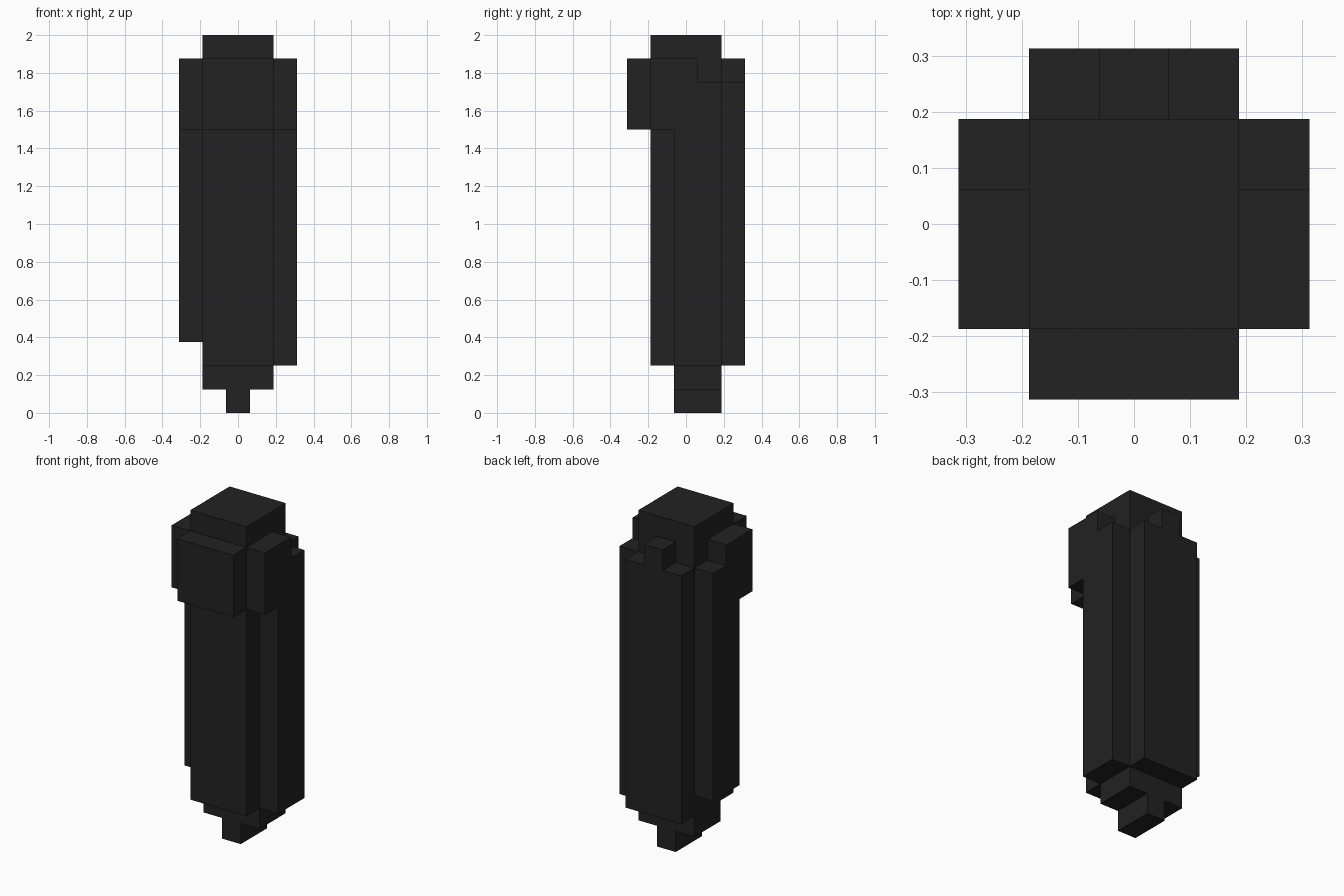
import bpy, bmesh
from mathutils import Vector

cube = bpy.data.objects.get("Cube")
if cube:
    bpy.data.objects.remove(cube, do_unlink=True)

U = 0.125  # size of one block

charcoal = bpy.data.materials.new("charcoal")
charcoal.use_nodes = True
color = (0.016, 0.016, 0.016, 1.0)
charcoal.diffuse_color = color
charcoal.node_tree.nodes["Principled BSDF"].inputs["Base Color"].default_value = color


def extrude_profile(name, axis, profile, start, end):
    """Extrude a profile given in block units along x (y, z points) or y (x, z points)."""
    def place(a, b, depth):
        p = (depth, a, b) if axis == "x" else (a, depth, b)
        return Vector(p) * U
    bm = bmesh.new()
    face = bm.faces.new([bm.verts.new(place(a, b, start)) for a, b in profile])
    new = bmesh.ops.extrude_face_region(bm, geom=[face])["geom"]
    verts = [v for v in new if isinstance(v, bmesh.types.BMVert)]
    bmesh.ops.translate(bm, verts=verts, vec=place(0, 0, end - start))
    bmesh.ops.recalc_face_normals(bm, faces=bm.faces)
    mesh = bpy.data.meshes.new(name)
    bm.to_mesh(mesh)
    bm.free()
    mesh.materials.append(charcoal)
    obj = bpy.data.objects.new(name, mesh)
    bpy.context.collection.objects.link(obj)
    return obj


def rect(a0, b0, a1, b1):
    return [(a0, b0), (a1, b0), (a1, b1), (a0, b1)]


# Central shaft, stepped at the bottom front
extrude_profile("core", "x",
                [(-1.5, 2), (-0.5, 2), (-0.5, 1), (1.5, 1), (1.5, 16), (-1.5, 16)],
                -1.5, 1.5)

# Narrow foot, sunk slightly into the shaft
extrude_profile("tip", "x", rect(-0.5, 0, 1.3, 1.3)[:1] +
                [(1.5, 0), (1.5, 1), (1.3, 1), (1.3, 1.3), (-0.3, 1.3), (-0.3, 1), (-0.5, 1)],
                -0.5, 0.5)

# Overhanging block on the front
extrude_profile("front_block", "y", rect(-1.5, 12, 1.5, 15), -2.5, -1.5)

# Back panel with a raised middle block
extrude_profile("back_panel", "y",
                [(-1.5, 2), (1.5, 2), (1.5, 14), (0.5, 14),
                 (0.5, 15), (-0.5, 15), (-0.5, 14), (-1.5, 14)],
                1.5, 2.5)

# Side panels: widened towards the front at the top, the right one shorter
for name, side, bottom in (("left_panel", 1, 2), ("right_panel", -1, 3)):
    extrude_profile(name, "x",
                    [(-0.5, bottom), (1.5, bottom), (1.5, 14), (0.5, 14),
                     (0.5, 15), (-1.5, 15), (-1.5, 12), (-0.5, 12)],
                    side * 1.5, side * 2.5)
